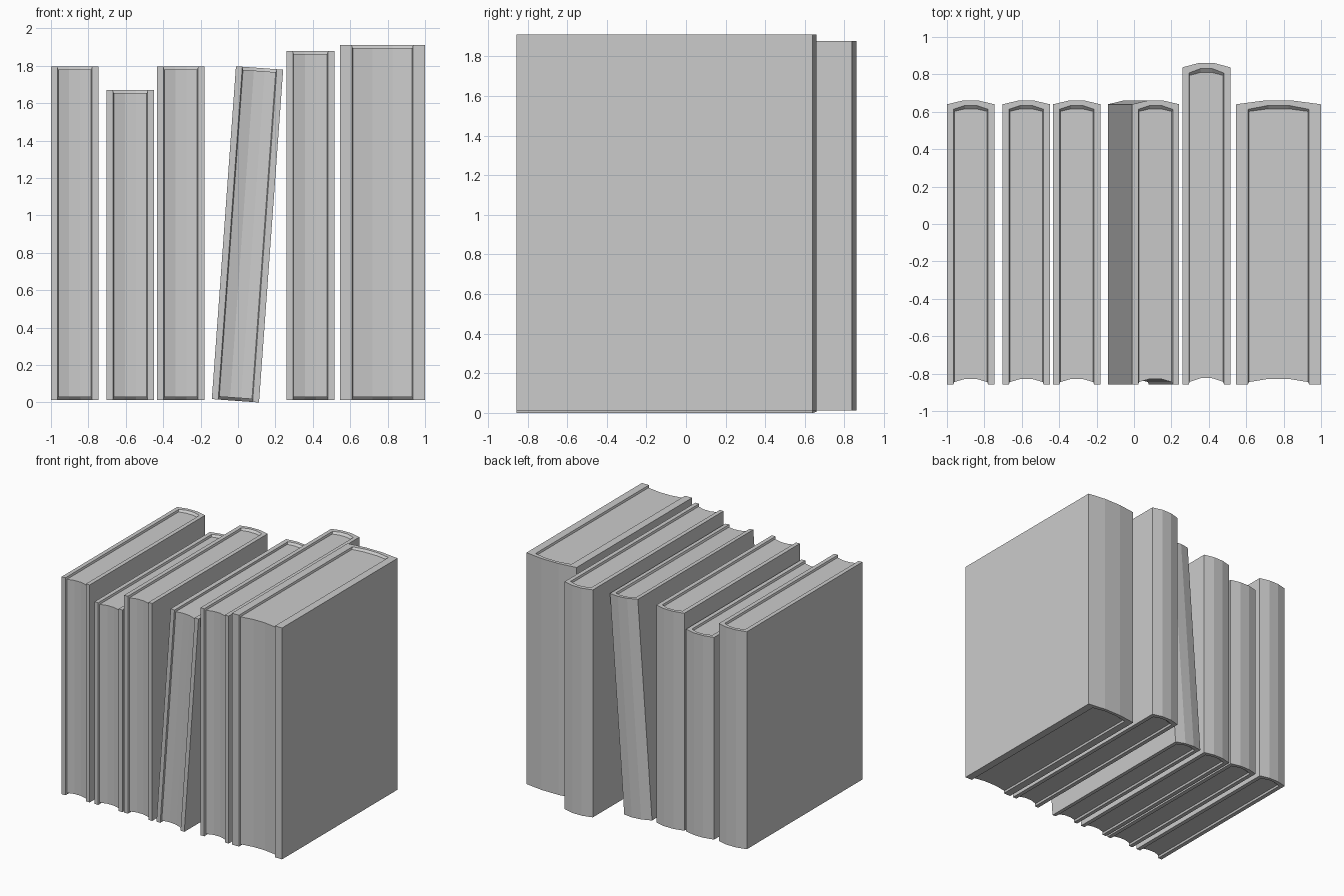
import bpy, bmesh, math
from mathutils import Matrix, Vector

if "Cube" in bpy.data.objects:
    bpy.data.objects.remove(bpy.data.objects["Cube"])

grey = bpy.data.materials.new("plain grey")
grey.diffuse_color = (0.6, 0.6, 0.6, 1)
grey.use_nodes = True
grey.node_tree.nodes["Principled BSDF"].inputs["Base Color"].default_value = grey.diffuse_color

FRONT = -0.857          # fore edge of the covers
RECESS = 0.016          # pages sit this far below the cover edge


def u_path(x0, x1, front, side, mid):
    """Plan of a cover: front left, round the three-sided spine, front right."""
    w = x1 - x0
    return [(x0, front), (x0, side), (x0 + w / 3, mid),
            (x1 - w / 3, mid), (x1, side), (x1, front)]


def book(name, x0, x1, height, cover, depth=1.0, base=0.012, lean=0.0):
    w = x1 - x0
    outer = u_path(0, w, FRONT, 0.64, 0.66)
    inner = u_path(cover, w - cover, FRONT, 0.613, 0.634)
    a, b = cover + 0.005, w - cover - 0.005
    pages = u_path(a, b, -0.845, 0.602, 0.616)
    # hollow fore edge of the pages, right to left
    pages += [(b - (b - a) / 3, -0.828), (a + (b - a) / 3, -0.828)]

    bm = bmesh.new()

    def ring(points, z):
        return [bm.verts.new((x, FRONT + (y - FRONT) * depth, z)) for x, y in points]

    ends = []
    for z, s in ((0, 1), (height, -1)):
        o, i = ring(outer, z), ring(inner, z)
        p = ring(pages, z + s * RECESS)
        for k in range(5):
            bm.faces.new((o[k], o[k + 1], i[k + 1], i[k]))   # cover rim
            bm.faces.new((i[k], i[k + 1], p[k + 1], p[k]))   # sloped recess wall
        bm.faces.new(p)                                      # page block end
        ends.append((o, i, p))

    (o0, i0, p0), (o1, i1, p1) = ends
    # outside of the covers and spine
    for k in range(5):
        bm.faces.new((o0[k], o0[k + 1], o1[k + 1], o1[k]))
    # cover front edges and inner lips
    for k in (0, 5):
        bm.faces.new((o0[k], i0[k], i1[k], o1[k]))
        bm.faces.new((i0[k], p0[k], p1[k], i1[k]))
    # hollow fore edge
    for k, n in ((5, 6), (6, 7), (7, 0)):
        bm.faces.new((p0[k], p0[n], p1[n], p1[k]))

    bm.transform(Matrix.Translation(Vector((x0, 0, base))) @ Matrix.Rotation(lean, 4, 'Y'))
    bmesh.ops.recalc_face_normals(bm, faces=bm.faces)
    mesh = bpy.data.meshes.new(name)
    bm.to_mesh(mesh)
    bm.free()
    mesh.materials.append(grey)
    obj = bpy.data.objects.new(name, mesh)
    bpy.context.collection.objects.link(obj)


# row of books, left to right
book("book_left", -1.0, -0.746, 1.784, 0.034)
book("book_short", -0.703, -0.449, 1.658, 0.034)
book("book_middle", -0.433, -0.179, 1.784, 0.034)
book("book_leaning", -0.140, 0.113, 1.784, 0.034, base=0.018, lean=math.radians(4.15))
book("book_deep", 0.259, 0.515, 1.866, 0.034, depth=1.132)
book("book_thick", 0.545, 1.0, 1.898, 0.064)
